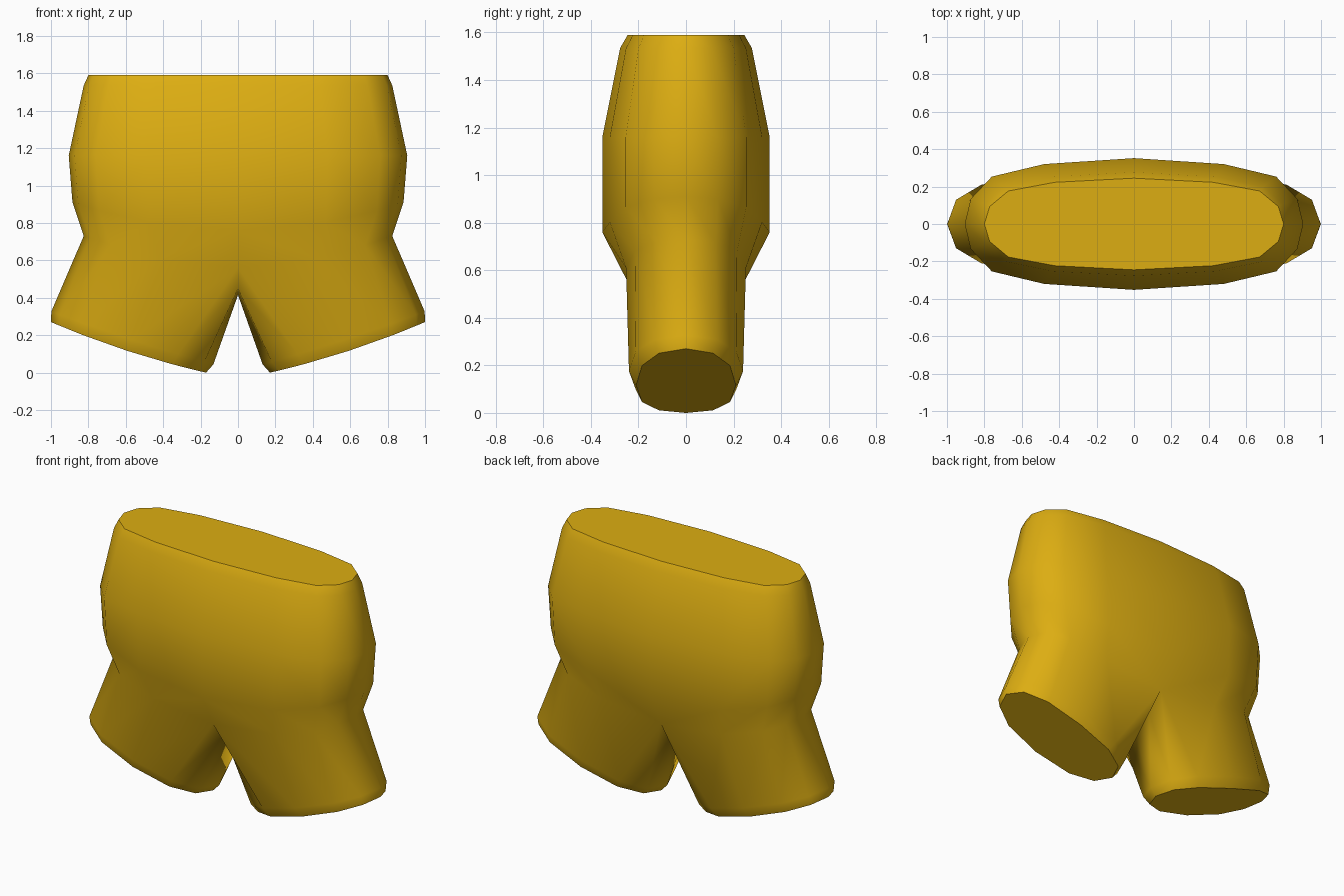
import bpy, bmesh, math
from mathutils import Vector

if "Cube" in bpy.data.objects:
    bpy.data.objects.remove(bpy.data.objects["Cube"])

bm = bmesh.new()


def mirror_y(front):
    """Front points (centre to side) -> full half ring, front to back."""
    return front + [(x, -y, z) for x, y, z in reversed(front[:-1])]


def add(points):
    return [bm.verts.new(p) for p in points]


def bridge(a, b, closed):
    n = len(a)
    for i in range(n if closed else n - 1):
        j = (i + 1) % n
        bm.faces.new((a[i], a[j], b[j], b[i]))


# Torso: half rings from waistband down to the hips
def torso_ring(sx, sy, z_mid, z_side):
    section = [(0, 1), (0.53, 0.91), (0.84, 0.72), (0.965, 0.38), (1, 0)]
    return mirror_y([(u * sx, -v * sy, z_mid + (z_side - z_mid) * u * u)
                     for u, v in section])


rings = [add(torso_ring(*r)) for r in (
    (0.80, 0.245, 1.59, 1.59),
    (0.825, 0.277, 1.535, 1.535),
    (0.905, 0.352, 1.16, 1.16),
    (0.885, 0.352, 0.76, 0.91))]
rings.append(add(mirror_y([(0, -0.25, 0.56), (0.42, -0.252, 0.61),
                           (0.68, -0.215, 0.68), (0.79, -0.125, 0.72),
                           (0.825, 0, 0.73)])))
for a, b in zip(rings, rings[1:]):
    bridge(a, b, False)
bm.faces.new(rings[0])

# Leg: the hip half ring is closed through the crotch, then runs to the hem
crotch = add([(0, 0.14, 0.45), (0, 0, 0.415), (0, -0.14, 0.45)])
across = Vector((0.95, 0, 0.31))
down = Vector((0.31, 0, -0.95))


def leg_ring(cx, cz, half_width, half_depth, droop):
    section = [(-0.57, -0.88), (0, -1), (0.57, -0.88), (0.89, -0.54), (1, 0),
               (0.89, 0.54), (0.57, 0.88), (0, 1), (-0.57, 0.88),
               (-0.89, 0.54), (-1, 0), (-0.89, -0.54)]
    c = Vector((cx, 0, cz))
    return add([c + across * u * half_width + Vector((0, v * half_depth, 0))
                + down * droop * (1 - u * u) for u, v in section])


hip = rings[-1] + crotch
wide = leg_ring(0.565, 0.185, 0.456, 0.24, 0.01)
hem = leg_ring(0.585, 0.135, 0.436, 0.21, 0.02)
bridge(hip, wide, True)
bridge(wide, hem, True)
bm.faces.new(hem)

bmesh.ops.recalc_face_normals(bm, faces=bm.faces)
mesh = bpy.data.meshes.new("shorts")
bm.to_mesh(mesh)
bm.free()

# One gold fabric colour
gold = bpy.data.materials.new("gold fabric")
gold.diffuse_color = (0.72, 0.42, 0.006, 1)
gold.use_nodes = True
gold.node_tree.nodes["Principled BSDF"].inputs["Base Color"].default_value = gold.diffuse_color
mesh.materials.append(gold)

shorts = bpy.data.objects.new("shorts", mesh)
bpy.context.collection.objects.link(shorts)
bpy.context.view_layer.objects.active = shorts
shorts.select_set(True)
bpy.ops.object.shade_smooth_by_angle(angle=math.radians(60))

# Mirror to the other leg
mod = shorts.modifiers.new("mirror", 'MIRROR')
mod.use_axis[0] = True
mod.use_clip = True
mod.merge_threshold = 0.001
